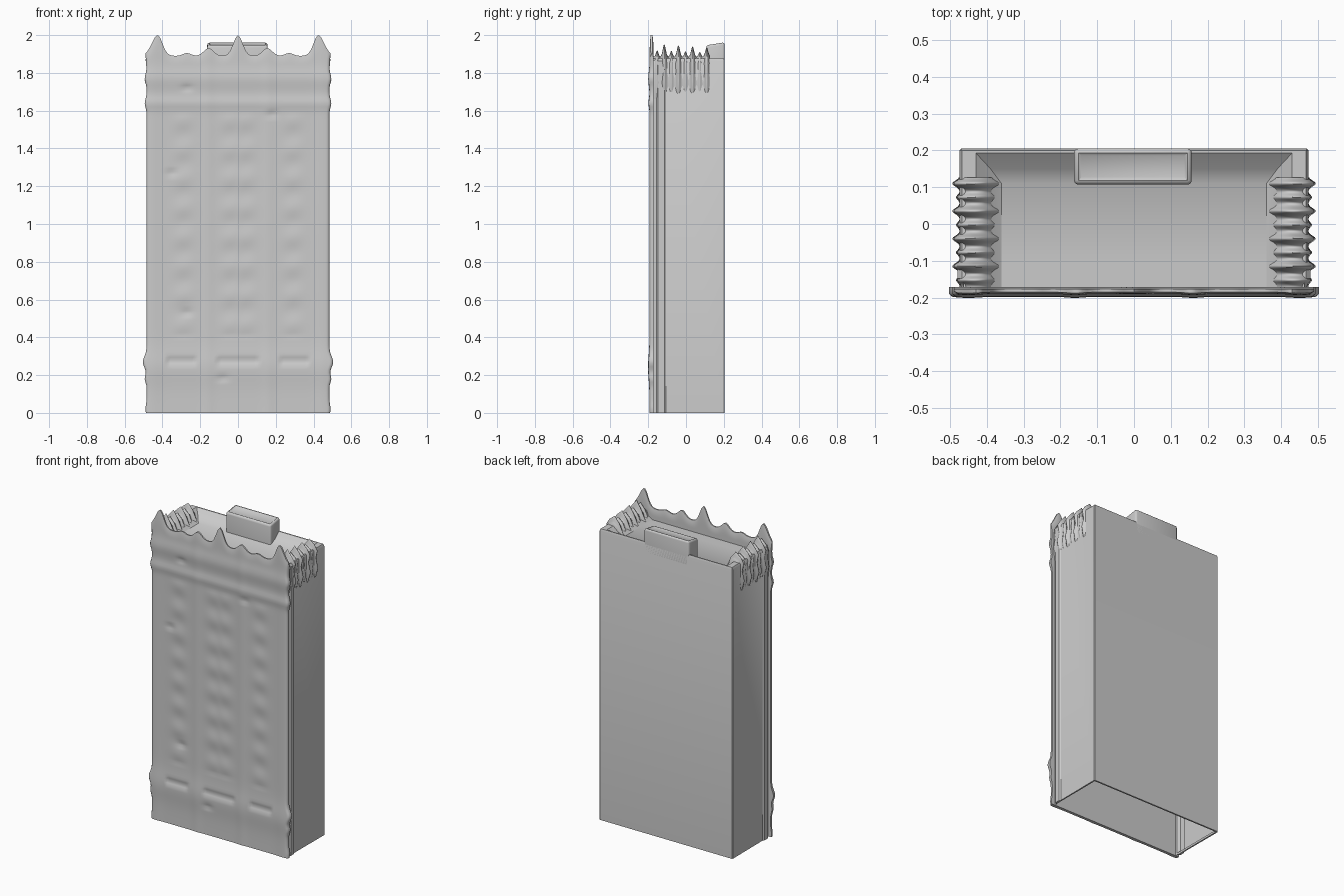
import bpy, bmesh, math

if "Cube" in bpy.data.objects:
    bpy.data.objects.remove(bpy.data.objects["Cube"])

mat = bpy.data.materials.new("light_grey")
mat.diffuse_color = (0.6, 0.6, 0.6, 1)
mat.use_nodes = True
mat.node_tree.nodes["Principled BSDF"].inputs["Base Color"].default_value = mat.diffuse_color


def finish(bm, name, angle=40):
    bmesh.ops.remove_doubles(bm, verts=bm.verts, dist=1e-5)
    bmesh.ops.recalc_face_normals(bm, faces=bm.faces)
    me = bpy.data.meshes.new(name)
    bm.to_mesh(me)
    bm.free()
    ob = bpy.data.objects.new(name, me)
    bpy.context.collection.objects.link(ob)
    me.materials.append(mat)
    bpy.ops.object.select_all(action='DESELECT')
    ob.select_set(True)
    bpy.context.view_layer.objects.active = ob
    bpy.ops.object.shade_smooth_by_angle(angle=math.radians(angle))
    return ob


def skin(bm, rows, closed=False):
    """Join rows of points with quads."""
    vs = [[bm.verts.new(p) for p in r] for r in rows]
    n = len(rows[0])
    for a, b in zip(vs, vs[1:]):
        for i in range(n if closed else n - 1):
            j = (i + 1) % n
            bm.faces.new((a[i], a[j], b[j], b[i]))
    return vs


def bump(x, centre, width):
    return math.exp(-((x - centre) / width) ** 2)


def lerp(a, b, t):
    return a + (b - a) * t


def clamp(v, lo, hi):
    return max(lo, min(hi, v))


# Hollow body: open below, grooved behind the facade, sunken roof
half = [(0.470, 0.205), (0.475, 0.20), (0.473, -0.105), (0.480, -0.115),
        (0.480, -0.148), (0.463, -0.157), (0.463, -0.178)]
plan = half + [(-x, y) for x, y in reversed(half)]


def ring(z, a=1.0, c=-1.0, d=1.0):
    return [(clamp(x, -a, a), clamp(y, c, d), z) for x, y in plan]


bm = bmesh.new()
loops = skin(bm, [ring(0.012, 0.463, -0.17, 0.193), ring(0, 0.465, -0.172, 0.195),
                  ring(0), ring(1.862), ring(1.875, 0.468, -0.178, 0.2),
                  ring(1.875, 0.43, -0.178, 0.193), ring(1.84, 0.39, -0.176, 0.15),
                  ring(1.82, 0.36, -0.174, 0.11)], True)
bm.faces.new(loops[-1])
finish(bm, "body", 30)


# Facade: thin relief panel with a wavy crest
def crest(x):
    a = abs(x)
    return (1.89 + 0.11 * bump(a, 0, 0.035) + 0.11 * bump(a, 0.43, 0.04)
            + 0.042 * bump(a, 0.155, 0.035) + 0.015 * bump(a, 0.27, 0.03))


def half_width(z):
    return (0.484 + 0.010 * bump(z, 1.77, 0.03) + 0.010 * bump(z, 1.64, 0.03)
            + 0.020 * bump(z, 0.27, 0.04) + 0.010 * bump(z, 0.18, 0.025)
            + 0.006 * bump(z, 0.02, 0.03) + 0.005 * bump(z, 1.9, 0.06))


def front_y(x, z):
    a = abs(x)
    out = 0.190 + 0.007 * bump(z, 1.77, 0.05) + 0.006 * bump(z, 1.64, 0.03)
    out += 0.008 * bump(z, 0.24, 0.09) + 0.003 * bump(a, 0.16, 0.03)
    out += 0.003 * bump(a, 0.45, 0.04)
    # faint rows of sills in three bays
    if 0.4 < z < 1.58:
        bay = max(bump(a, 0.29, 0.07) ** 2, bump(a, 0.04, 0.05))
        out += 0.003 * bay * math.cos(z * 2 * math.pi / 0.155)
    # slots in the lower band
    slot = max(1 if 0.22 < a < 0.38 else 0, 1 if a < 0.11 else 0)
    out -= 0.010 * slot * bump(z, 0.275, 0.016)
    # small chips
    for cx, cz in ((-0.27, 1.72), (0.18, 1.58), (-0.35, 1.27), (-0.27, 0.53), (-0.08, 0.185)):
        out -= 0.008 * bump(x, cx, 0.03) * bump(z, cz, 0.013)
    return -min(out, 0.205)


heights = [1.8 * i / 110 for i in range(111)]
columns = [math.sin(math.pi / 2 * (i / 40 - 1) * 0.6) / math.sin(math.pi * 0.3) for i in range(81)]
front, back = [], []
for k in range(111 + 12):
    rf, rb = [], []
    for s in columns:
        z = heights[k] if k < 111 else lerp(1.8, crest(s * 0.488), (k - 110) / 12)
        x = s * half_width(z)
        edge = max(0, (abs(s) - 0.975) / 0.025) ** 2
        lip = max(0, (k - 116) / 6) ** 2
        rf.append((x, front_y(x, z) + 0.008 * max(edge, lip * 0.6), z))
        rb.append((x, -0.171 - 0.006 * lip, z))
    front.append(rf)
    back.append(rb)
bm = bmesh.new()
skin(bm, front)
skin(bm, back)
skin(bm, [front[0], back[0]])
skin(bm, [front[-1], back[-1]])
for i in (0, -1):
    skin(bm, [[r[i] for r in front], [r[i] for r in back]])
finish(bm, "facade", 50)

# Side crests: rippled fins along both parapets
low = [(0.465, 1.66), (0.474, 1.74), (0.472, 1.80), (0.470, 1.85), (0.457, 1.875),
       (0.43, 1.885), (0.40, 1.87), (0.38, 1.815)]
high = [(0.470, 1.68), (0.494, 1.76), (0.478, 1.82), (0.490, 1.87), (0.468, 1.905),
        (0.432, 1.94), (0.40, 1.895), (0.362, 1.815)]


def ripple(y):
    major = max(bump(y, 0.11 - 0.075 * k, 0.011) for k in range(4))
    minor = max(bump(y, 0.0725 - 0.075 * k, 0.009) for k in range(4))
    return max(major, 0.5 * minor)


for side, name in ((1, "right_crest"), (-1, "left_crest")):
    rows = []
    for i in range(101):
        y = lerp(-0.175, 0.127, i / 100)
        w = ripple(y)
        rows.append([(side * lerp(a[0], b[0], w), y,
                      lerp(a[1], b[1], w) + (0.08 * w * (0.03 - y) if j == 5 else 0))
                     for j, (a, b) in enumerate(zip(low, high))])
    bm = bmesh.new()
    vs = skin(bm, rows)
    bm.faces.new(vs[0])
    bm.faces.new(vs[-1])
    finish(bm, name, 60)

# Roof box at the back, with a shallow sunken top
bm = bmesh.new()
rect = [(-0.163, 0.107), (0.157, 0.107), (0.157, 0.205), (-0.163, 0.205)]
vs = skin(bm, [[(x, y, 1.81) for x, y in rect],
               [(x, y, 1.946 + (y - 0.107) * 0.16) for x, y in rect]], True)
bm.faces.new(vs[0])
bm.faces.new(vs[1])
bm.normal_update()
bmesh.ops.recalc_face_normals(bm, faces=bm.faces)
edges = [e for e in bm.edges if e.verts[0].co.z + e.verts[1].co.z > 3.7]
bmesh.ops.bevel(bm, geom=edges, offset=0.012, segments=3, profile=0.5, affect='EDGES')
top = max(bm.faces, key=lambda f: f.normal.z * f.calc_area())
bmesh.ops.inset_region(bm, faces=[top], thickness=0.012, depth=-0.005)
finish(bm, "roof_box", 35)
